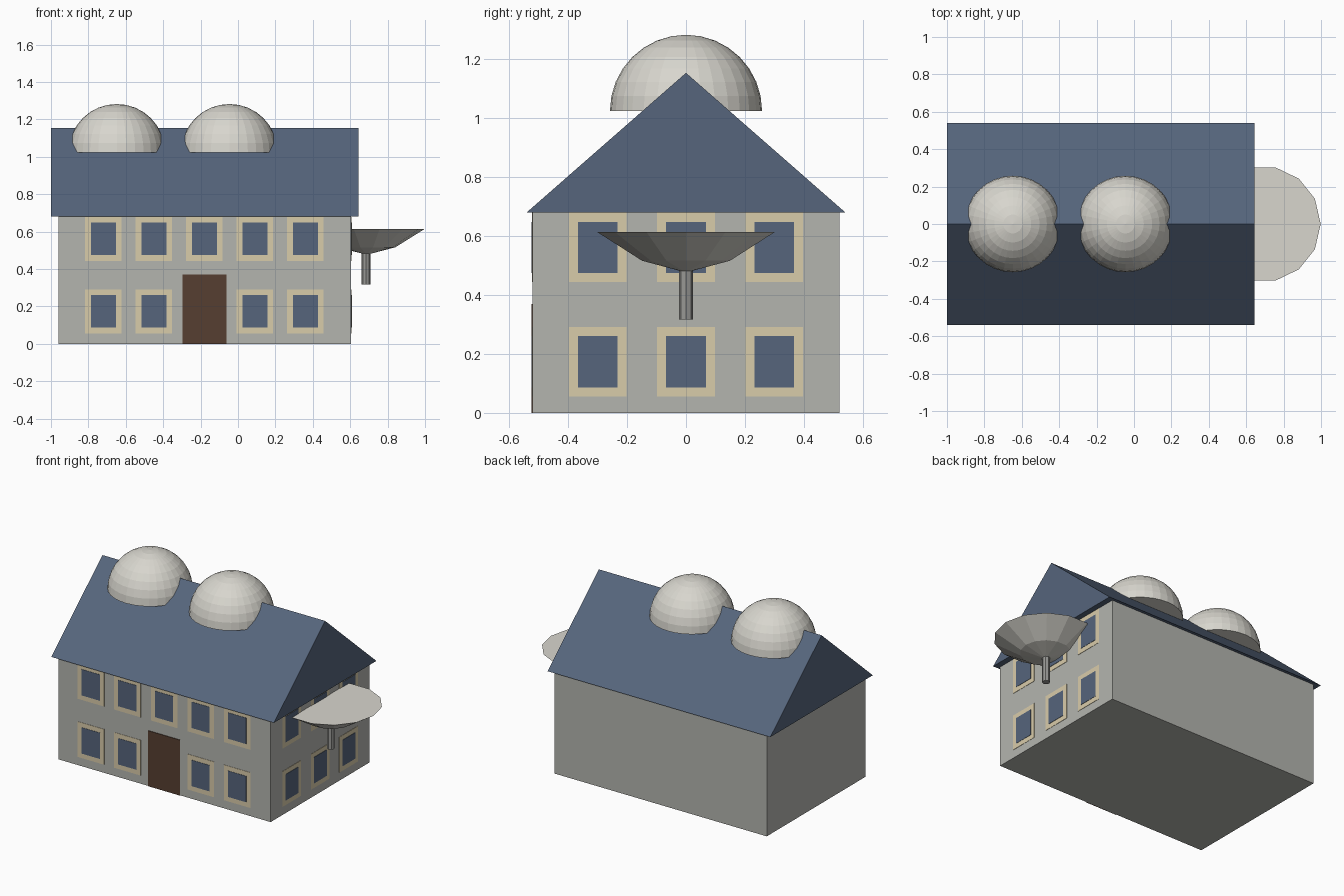
import bpy, bmesh, math
from mathutils import Matrix, Vector

cube = bpy.data.objects.get("Cube")
if cube:
    bpy.data.objects.remove(cube)


def material(name, rgb):
    """Flat material from 0-255 sRGB values, stored as linear."""
    col = [((c / 255 + 0.055) / 1.055) ** 2.4 for c in rgb] + [1]
    m = bpy.data.materials.new(name)
    m.use_nodes = True
    m.diffuse_color = col
    m.node_tree.nodes["Principled BSDF"].inputs["Base Color"].default_value = col
    return m


WALL = material("wall grey", (180, 181, 175))
BLUE = material("slate blue", (86, 101, 124))
TRIM = material("cream trim", (217, 204, 170))
DOOR = material("door brown", (86, 62, 49))
PALE = material("pale grey", (216, 214, 206))
METAL = material("metal grey", (152, 152, 149))


def finish(name, bm, mat):
    bmesh.ops.recalc_face_normals(bm, faces=bm.faces[:])
    me = bpy.data.meshes.new(name)
    bm.to_mesh(me)
    bm.free()
    me.materials.append(mat)
    ob = bpy.data.objects.new(name, me)
    bpy.context.collection.objects.link(ob)
    return ob


def box(name, lo, hi, mat):
    lo, hi = Vector(lo), Vector(hi)
    bm = bmesh.new()
    mtx = Matrix.Translation((lo + hi) / 2) @ Matrix.Diagonal((*(hi - lo), 1))
    bmesh.ops.create_cube(bm, size=1, matrix=mtx)
    return finish(name, bm, mat)


def lathe(name, profile, sides, centre, mat):
    """Closed solid of revolution about a vertical axis, listed bottom to top."""
    bm = bmesh.new()
    vs = [bm.verts.new((r, 0, z)) for r, z in profile]
    edges = [bm.edges.new(pair) for pair in zip(vs, vs[1:])]
    bmesh.ops.spin(bm, geom=vs + edges, cent=(0, 0, 0), axis=(0, 0, 1),
                   angle=math.tau, steps=sides, use_merge=False)
    bmesh.ops.remove_doubles(bm, verts=bm.verts[:], dist=0.0005)
    bmesh.ops.translate(bm, verts=bm.verts[:], vec=centre)
    return finish(name, bm, mat)


# House body
X0, X1, Y, EAVE = -0.96, 0.605, 0.52, 0.68
box("house_walls", (X0, -Y, 0), (X1, Y, EAVE), WALL)

# Gabled roof prism
bm = bmesh.new()
tri = [bm.verts.new((-1, y, z)) for y, z in ((-0.54, EAVE), (0.54, EAVE), (0, 1.153))]
face = bm.faces.new(tri)
ext = bmesh.ops.extrude_face_region(bm, geom=[face], use_keep_orig=True)
bmesh.ops.translate(bm, vec=(1.643, 0, 0),
                    verts=[v for v in ext["geom"] if isinstance(v, bmesh.types.BMVert)])
finish("roof", bm, BLUE)


def plate(name, side, u, z, w, h, depth, mat):
    """Thin plate on the front or the left wall, centred at u along the wall."""
    if side == "front":
        box(name, (u - w / 2, -Y - depth, z - h / 2), (u + w / 2, -Y + 0.002, z + h / 2), mat)
    else:
        box(name, (X1 - 0.002, u - w / 2, z - h / 2), (X1 + depth, u + w / 2, z + h / 2), mat)


def window(side, u, z):
    tag = f"{side}_window"
    plate(tag + "_frame", side, u, z, 0.195, 0.236, 0.002, TRIM)
    plate(tag + "_glass", side, u, z, 0.134, 0.174, 0.004, BLUE)


# Windows on the front and left walls, and the front door
LOWER, UPPER = 0.173, 0.561
DOOR_X = -0.18
for i in range(-2, 3):
    window("front", DOOR_X + 0.27 * i, UPPER)
    if i:
        window("front", DOOR_X + 0.27 * i, LOWER)
for i in (-1, 0, 1):
    for z in (LOWER, UPPER):
        window("left", 0.3 * i, z)
plate("front_door", "front", DOOR_X, 0.185, 0.235, 0.37, 0.004, DOOR)

# Two closed domes on the ridge
R = 0.258
arc = [(R * math.cos(a), R * math.sin(a)) for a in (math.pi / 16 * k for k in range(9))]
for name, x in (("right_dome", -0.648), ("left_dome", -0.046)):
    lathe(name, [(0, 0)] + arc, 32, (x, 0, 1.024), PALE)

# Flat-topped dish on a post
lathe("dish", [(0, 0), (0.153, 0.04), (0.31, 0.138), (0, 0.138)], 14, (0.688, 0, 0.476), PALE)
lathe("dish_post", [(0, 0), (0.024, 0), (0.024, 0.17), (0, 0.17)], 8, (0.684, 0, 0.316), METAL)
